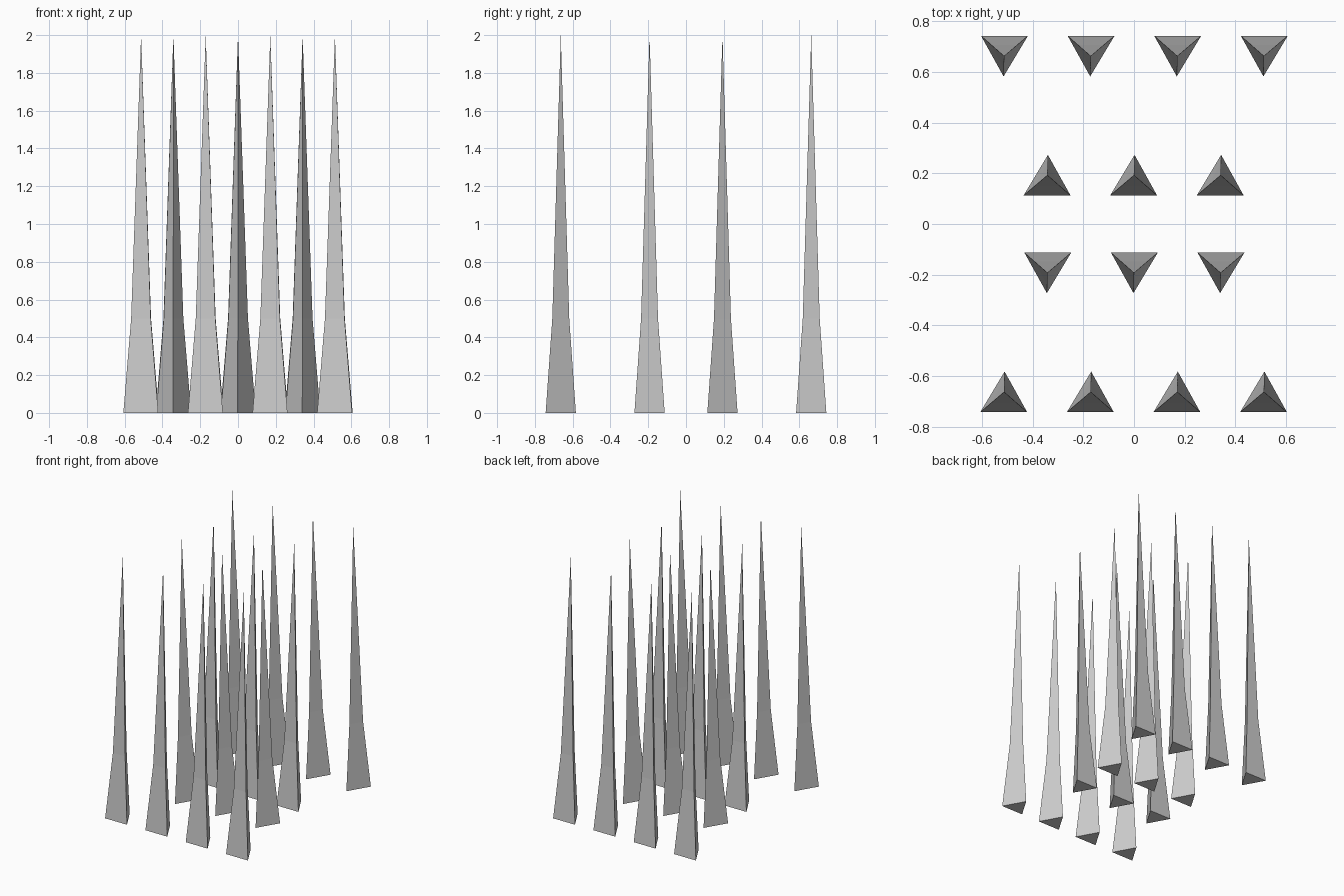
import bpy

if "Cube" in bpy.data.objects:
    bpy.data.objects.remove(bpy.data.objects["Cube"])

HEIGHT = 2.0
# triangular footprint relative to the tip
FOOT = [(-0.094, -0.08), (0.091, -0.08), (0.002, 0.08)]
RINGS = [(0.0, 1.0), (0.5, 0.56)]  # height, scale


def spike_mesh():
    verts = [(x * s, y * s, z) for z, s in RINGS for x, y in FOOT]
    verts.append((0, 0, HEIGHT))
    faces = [(2, 1, 0)]
    for i in range(3):
        j = (i + 1) % 3
        faces.append((i, j, 3 + j, 3 + i))
        faces.append((3 + i, 3 + j, 6))
    mesh = bpy.data.meshes.new("spike")
    mesh.from_pydata(verts, [], faces)
    mesh.update()
    return mesh


mesh = spike_mesh()

# rows: name, tip y, number of spikes, half turn
ROWS = [
    ("front_outer_spike", -0.663, 4, False),
    ("front_inner_spike", -0.193, 3, True),
    ("back_inner_spike", 0.193, 3, False),
    ("back_outer_spike", 0.663, 4, True),
]
SPACING = 0.342

for name, y, count, turned in ROWS:
    for i in range(count):
        ob = bpy.data.objects.new(f"{name}_{i + 1}", mesh)
        ob.location = ((i - (count - 1) / 2) * SPACING, y, 0)
        ob.rotation_euler.z = 3.14159265 if turned else 0
        bpy.context.collection.objects.link(ob)
